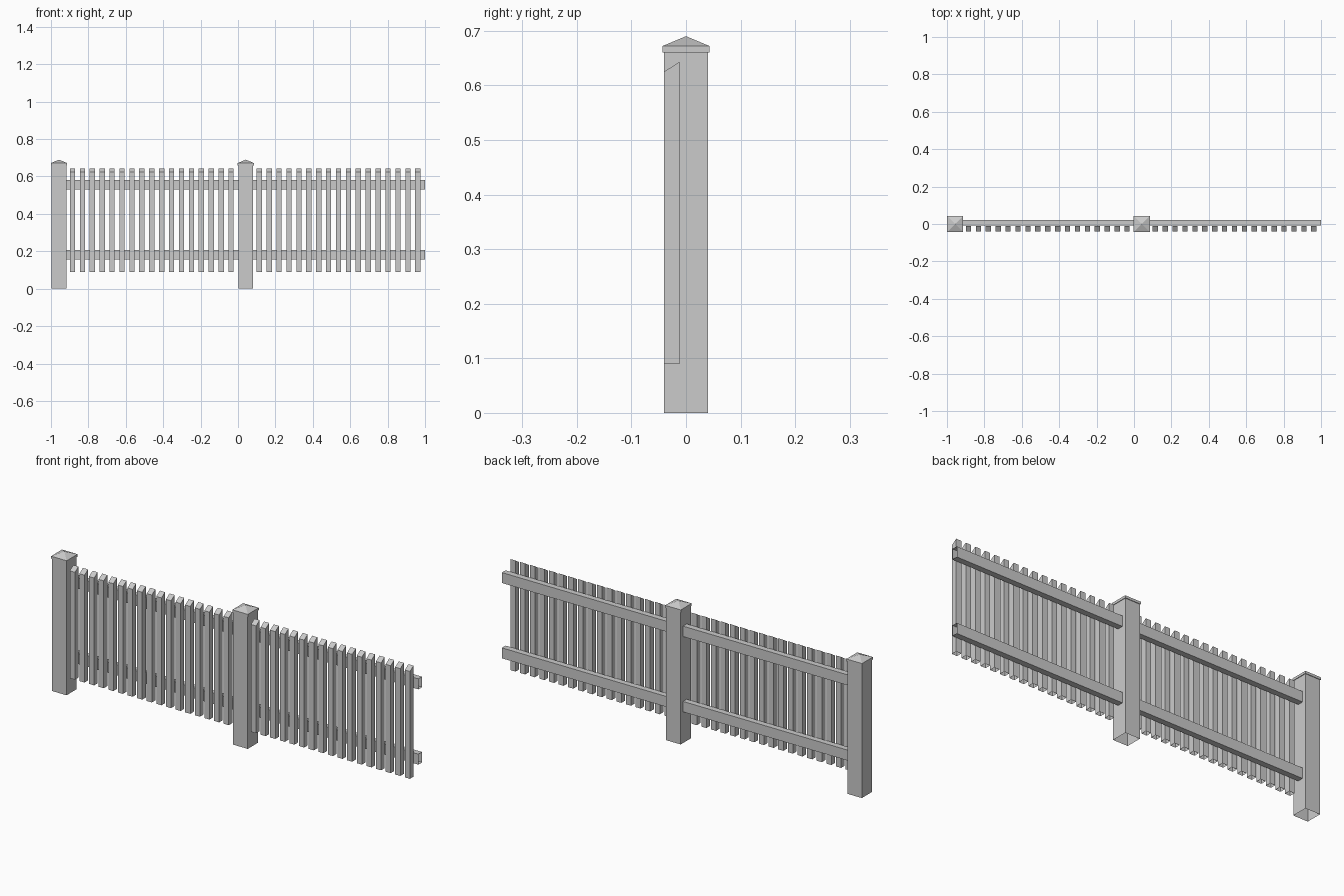
import bpy, bmesh

if "Cube" in bpy.data.objects:
    bpy.data.objects.remove(bpy.data.objects["Cube"])

PITCH = 0.9985          # length of one fence section
POST_X = (-0.957, -0.957 + PITCH)


def block(name, lo, hi, open_sides=(), top_front=None):
    """Box from lo to hi; open_sides lists (axis, sign) faces left out."""
    bm = bmesh.new()
    bmesh.ops.create_cube(bm, size=1)
    doomed = [f for f in bm.faces
              if any(f.normal[a] * s > 0.9 for a, s in open_sides)]
    bmesh.ops.delete(bm, geom=doomed, context='FACES')
    for v in bm.verts:
        front_top = v.co.y < 0 and v.co.z > 0
        v.co = [hi[i] if v.co[i] > 0 else lo[i] for i in range(3)]
        if top_front is not None and front_top:
            v.co.z = top_front
    return finish(name, bm)


def finish(name, bm):
    mesh = bpy.data.meshes.new(name)
    bm.to_mesh(mesh)
    bm.free()
    ob = bpy.data.objects.new(name, mesh)
    bpy.context.collection.objects.link(ob)
    return ob


def post_cap(x):
    # Square slab with a low pyramid on top
    bm = bmesh.new()
    r = 0.043
    rings = []
    for z in (0.66, 0.672):
        rings.append([bm.verts.new((x + sx * r, sy * r, z))
                      for sx, sy in ((-1, -1), (1, -1), (1, 1), (-1, 1))])
    apex = bm.verts.new((x, 0, 0.69))
    bm.faces.new(rings[0][::-1])
    for i in range(4):
        j = (i + 1) % 4
        bm.faces.new((rings[0][i], rings[0][j], rings[1][j], rings[1][i]))
        bm.faces.new((rings[1][i], rings[1][j], apex))
    finish("post_cap", bm)


for x in POST_X:
    # Square post, hollow underneath
    block("post", (x - 0.04, -0.04, 0), (x + 0.04, 0.04, 0.66), [(2, -1)])
    post_cap(x)

    # Two hollow rails running to the end of the section
    for z in (0.155, 0.53):
        block("rail", (x + 0.04, -0.008, z), (x - 0.04 + PITCH, 0.021, z + 0.052),
              [(0, -1), (0, 1)])

    # Pickets with a slanted top, hollow underneath
    for i in range(17):
        px = x + 0.072 + 0.053 * i
        block("picket", (px - 0.014, -0.04, 0.09), (px + 0.014, -0.012, 0.643),
              [(2, -1)], top_front=0.625)
